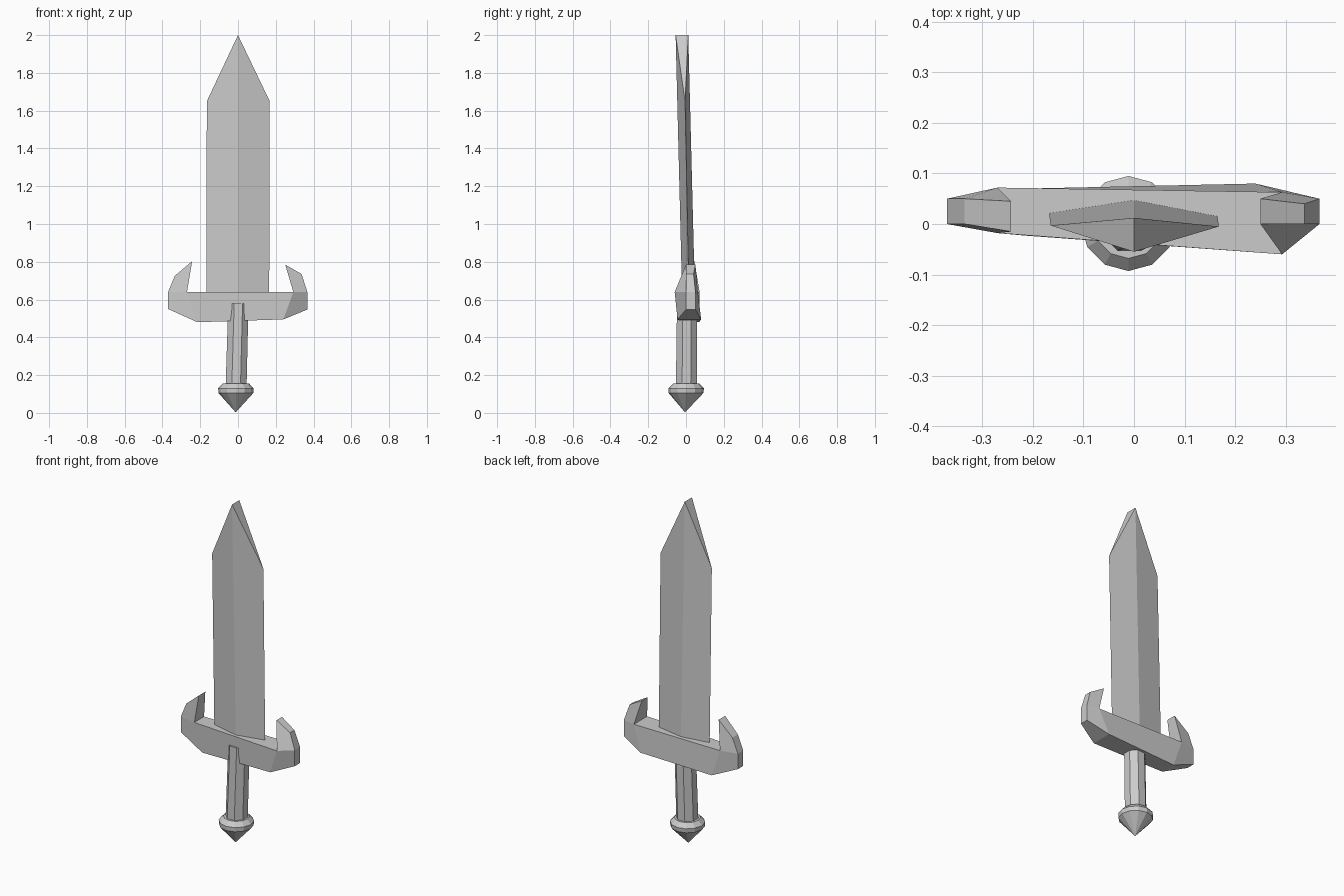
import bpy
import math
from mathutils import Matrix, Vector

if "Cube" in bpy.data.objects:
    bpy.data.objects.remove(bpy.data.objects["Cube"])


def make(name, verts, faces):
    mesh = bpy.data.meshes.new(name)
    mesh.from_pydata(verts, [], faces)
    obj = bpy.data.objects.new(name, mesh)
    bpy.context.collection.objects.link(obj)
    # consistent outward normals
    import bmesh
    bm = bmesh.new()
    bm.from_mesh(mesh)
    bmesh.ops.recalc_face_normals(bm, faces=bm.faces)
    bm.to_mesh(mesh)
    bm.free()
    return obj


def lathe(name, rings, sides, turn=0.0):
    """Stack of rings (cx, cy, z, radius); both ends are capped."""
    verts, faces = [], []
    for cx, cy, z, r in rings:
        for i in range(sides):
            a = turn + math.tau * i / sides
            verts.append((cx + r * math.cos(a), cy + r * math.sin(a), z))
    for k in range(len(rings) - 1):
        for i in range(sides):
            j = (i + 1) % sides
            faces.append((k * sides + i, k * sides + j,
                          (k + 1) * sides + j, (k + 1) * sides + i))
    faces.append(tuple(range(sides)))
    faces.append(tuple(range((len(rings) - 1) * sides, len(rings) * sides)))
    return make(name, verts, faces)


# Blade: diamond section leaning slightly forward, ending in a short ridge
make("blade",
     [(-0.168, 0.022, 0.60), (0, -0.02, 0.60), (0.165, 0.016, 0.60), (0, 0.048, 0.60),
      (-0.165, -0.003, 1.65), (0, -0.055, 2.0), (0.168, -0.005, 1.65), (0, 0.012, 2.0)],
     [(0, 1, 5, 4), (1, 2, 6, 5), (2, 3, 7, 6), (3, 0, 4, 7),
      (4, 5, 7), (5, 6, 7), (0, 1, 2, 3)])

# Guard: hand-hewn outline with upturned horns, as (x, z, front y, back y)
outline = [
    (-0.37, 0.55, 0.0, 0.05), (-0.215, 0.48, -0.023, 0.07),
    (0.24, 0.495, -0.045, 0.08), (0.367, 0.547, 0.0, 0.05),
    (0.367, 0.64, 0.0, 0.05), (0.337, 0.735, 0.0, 0.04),
    (0.25, 0.785, 0.0, 0.05), (0.293, 0.64, -0.06, 0.063),
    (-0.27, 0.64, -0.018, 0.072), (-0.243, 0.803, -0.015, 0.045),
    (-0.335, 0.725, 0.0, 0.05), (-0.37, 0.64, 0.0, 0.05)]
n = len(outline)
verts = [(x, yf, z) for x, z, yf, yb in outline] + [(x, yb, z) for x, z, yf, yb in outline]
panels = [(0, 1, 8, 11), (1, 2, 7, 8), (2, 3, 4, 7), (4, 5, 6, 7), (8, 9, 10, 11)]
faces = panels + [tuple(i + n for i in p) for p in panels]
faces += [(i, (i + 1) % n, (i + 1) % n + n, i + n) for i in range(n)]
make("guard", verts, faces)

# Grip: slightly leaning octagonal rod
lathe("grip", [(-0.01, 0.002, 0.14, 0.06), (0.002, 0.006, 0.58, 0.058)], 8, math.pi / 8)

# Pommel: bevelled disc with a pointed underside
lathe("pommel", [(-0.012, -0.005, 0.005, 0.002), (-0.011, 0.0, 0.105, 0.092),
                 (-0.011, 0.001, 0.13, 0.094), (-0.011, 0.002, 0.155, 0.07)], 12)
